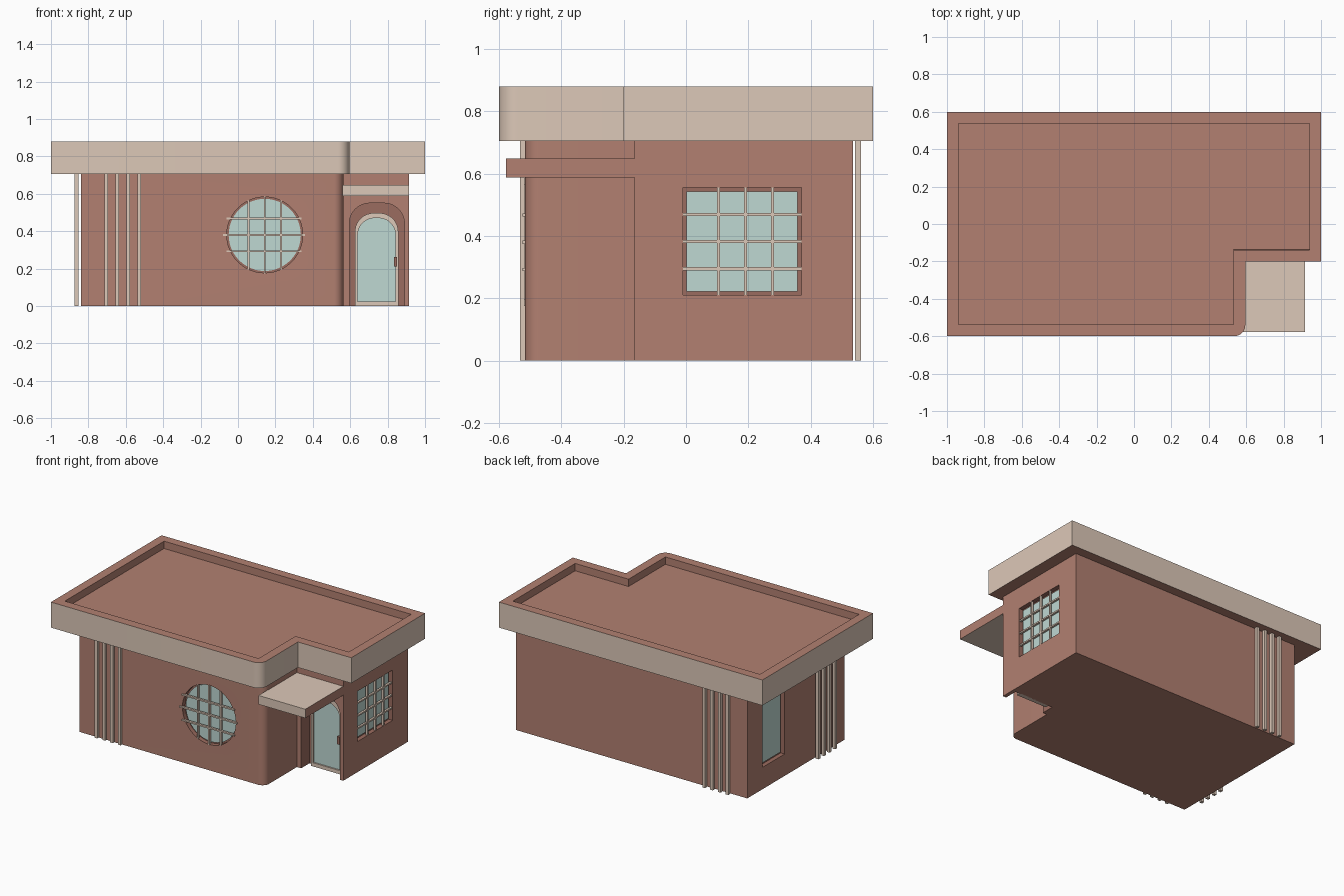
import bpy, bmesh, math
from mathutils import Vector

if "Cube" in bpy.data.objects:
    bpy.data.objects.remove(bpy.data.objects["Cube"])


def material(name, rgb):
    m = bpy.data.materials.new(name)
    m.diffuse_color = (*rgb, 1)
    m.use_nodes = True
    m.node_tree.nodes["Principled BSDF"].inputs["Base Color"].default_value = m.diffuse_color
    return m


RED = material("terracotta", (0.445, 0.216, 0.165))
DARK = material("dark_trim", (0.33, 0.15, 0.115))
BEIGE = material("cream", (0.72, 0.58, 0.48))
GLASS = material("glass", (0.52, 0.69, 0.65))


def rounded(corners, steps=10):
    """Outline from (x, y, radius) right-angled corners."""
    out, n = [], len(corners)
    for i, (x, y, r) in enumerate(corners):
        p = Vector((x, y))
        if r == 0:
            out.append(p)
            continue
        a = (Vector(corners[i - 1][:2]) - p).normalized() * r
        b = (Vector(corners[(i + 1) % n][:2]) - p).normalized() * r
        for k in range(steps + 1):
            t = math.pi / 2 * k / steps
            out.append(p + a + b - b * math.cos(t) - a * math.sin(t))
    return out


def rect(u0, u1, w0, w1):
    return [(u0, w0), (u1, w0), (u1, w1), (u0, w1)]


def circle(u, w, r, n=48):
    return [(u + r * math.cos(2 * math.pi * k / n), w + r * math.sin(2 * math.pi * k / n)) for k in range(n)]


def arch(u0, u1, w0, w1, r):
    return rounded([(u0, w0, 0), (u1, w0, 0), (u1, w1, r), (u0, w1, r)])


def prism(name, outline, axis, d0, d1, mat, inset=None):
    """Extrude an outline along an axis; optionally inset and sink the top cap."""
    place = {"x": lambda u, w, d: (d, u, w), "y": lambda u, w, d: (u, d, w), "z": lambda u, w, d: (u, w, d)}[axis]
    bm = bmesh.new()
    lo = [bm.verts.new(place(u, w, d0)) for u, w in outline]
    hi = [bm.verts.new(place(u, w, d1)) for u, w in outline]
    n = len(lo)
    bm.faces.new(lo)
    top = bm.faces.new(hi)
    for i in range(n):
        bm.faces.new((lo[i], lo[(i + 1) % n], hi[(i + 1) % n], hi[i]))
    bmesh.ops.recalc_face_normals(bm, faces=bm.faces)
    if inset:
        bmesh.ops.inset_region(bm, faces=[top], thickness=inset[0], use_even_offset=True)
        bmesh.ops.extrude_discrete_faces(bm, faces=[])
        rim = bmesh.ops.inset_region(bm, faces=[top], thickness=0.0005, use_even_offset=True)
        bmesh.ops.translate(bm, verts=top.verts, vec=(0, 0, -inset[1]))
    mesh = bpy.data.meshes.new(name)
    bm.to_mesh(mesh)
    bm.free()
    mesh.materials.append(mat)
    ob = bpy.data.objects.new(name, mesh)
    bpy.context.collection.objects.link(ob)
    return ob


def activate(ob):
    bpy.ops.object.select_all(action="DESELECT")
    ob.select_set(True)
    bpy.context.view_layer.objects.active = ob


def cut(ob, outline, axis, d0, d1, mat):
    cutter = prism("cutter", outline, axis, d0, d1, mat)
    cutter.hide_render = True
    mod = ob.modifiers.new("cut", "BOOLEAN")
    mod.operation, mod.solver, mod.object = "DIFFERENCE", "EXACT", cutter
    mod.material_mode = "TRANSFER"
    activate(ob)
    bpy.ops.object.modifier_apply(modifier=mod.name)
    bpy.data.objects.remove(cutter)


def smooth(ob):
    activate(ob)
    bpy.ops.object.shade_smooth_by_angle(angle=math.radians(30))


def paint(ob, mat, test):
    ob.data.materials.append(mat)
    for f in ob.data.polygons:
        if test(f):
            f.material_index = len(ob.data.materials) - 1


# L-shaped walls with one rounded corner, openings cut as shallow recesses
walls = prism("walls", rounded([(-0.84, -0.517, 0), (0.563, -0.517, 0.05), (0.563, -0.165, 0),
                                (0.915, -0.165, 0), (0.915, 0.535, 0), (-0.84, 0.535, 0)]),
              "z", 0, 0.71, RED)
cut(walls, circle(0.143, 0.38, 0.203), "y", -0.6, -0.487, DARK)
cut(walls, rect(-0.01, 0.37, 0.21, 0.555), "x", 0.885, 1.0, DARK)
cut(walls, rect(0.13, 0.37, 0.15, 0.6), "x", -0.9, -0.81, DARK)
cut(walls, arch(0.595, 0.89, -0.1, 0.55, 0.11), "y", -0.3, -0.075, DARK)
smooth(walls)

# Roof slab: cream fascia, terracotta top with sunken deck
roof = prism("roof", rounded([(-1, -0.6, 0), (0.595, -0.6, 0.06), (0.595, -0.2, 0),
                              (1, -0.2, 0), (1, 0.6, 0), (-1, 0.6, 0)]),
             "z", 0.705, 0.88, RED, inset=(0.062, 0.05))


def on_fascia(f):
    return abs(f.normal.z) < 0.1 and min(roof.data.vertices[v].co.z for v in f.vertices) < 0.71


paint(roof, BEIGE, on_fascia)
smooth(roof)

# Porch canopy: cream with terracotta ends
canopy = prism("canopy", rect(0.56, 0.915, -0.577, -0.16), "z", 0.587, 0.648, BEIGE)
paint(canopy, RED, lambda f: abs(f.normal.x) > 0.9)

# Door
frame = prism("door_frame", arch(0.625, 0.857, 0, 0.497, 0.1), "y", -0.1, -0.07, BEIGE)
pane = arch(0.64, 0.842, 0.025, 0.47, 0.09)
cut(frame, pane, "y", -0.2, -0.085, BEIGE)
prism("door_glass", pane, "y", -0.09, -0.08, GLASS)
prism("door_handle", rect(0.834, 0.85, 0.21, 0.263), "y", -0.115, -0.095, DARK)

# Window panes
prism("round_window_glass", circle(0.143, 0.38, 0.193), "y", -0.495, -0.48, GLASS)
prism("right_window_glass", rect(0.002, 0.358, 0.222, 0.543), "x", 0.88, 0.892, GLASS)
prism("left_window_glass", rect(0.142, 0.358, 0.162, 0.588), "x", -0.817, -0.805, GLASS)

# Glazing bars
B = 0.005
for i, o in enumerate((-0.087, 0, 0.087)):
    h = math.sqrt(0.203 ** 2 - o ** 2) + 0.012
    x, z = 0.143 + o, 0.38 + o
    prism(f"round_window_upright_{i}", rect(x - B, x + B, 0.38 - h + 0.01, 0.38 + h - 0.01), "y", -0.52, -0.505, BEIGE)
    prism(f"round_window_rail_{i}", rect(0.135 - h, 0.143 + h, z - B, z + B), "y", -0.524, -0.509, BEIGE)
    y, z = 0.191 + o, 0.382 + o
    prism(f"right_window_upright_{i}", rect(y - B, y + B, 0.21, 0.555), "x", 0.9, 0.914, BEIGE)
    prism(f"right_window_rail_{i}", rect(-0.01, 0.37, z - B, z + B), "x", 0.898, 0.912, BEIGE)

# Vertical decorative strips on front, back and left walls
S = 0.01
for i in range(4):
    x, y = -0.705 + 0.059 * i, -0.2 - 0.06 * i
    prism(f"front_strip_{i}", rect(x - S, x + S, -0.533, -0.512), "z", 0, 0.71, BEIGE)
    prism(f"back_strip_{i}", rect(x - S, x + S, 0.542, 0.562), "z", 0, 0.71, BEIGE)
    prism(f"left_strip_{i}", rect(-0.873, -0.852, y - S, y + S), "z", 0, 0.71, BEIGE)
